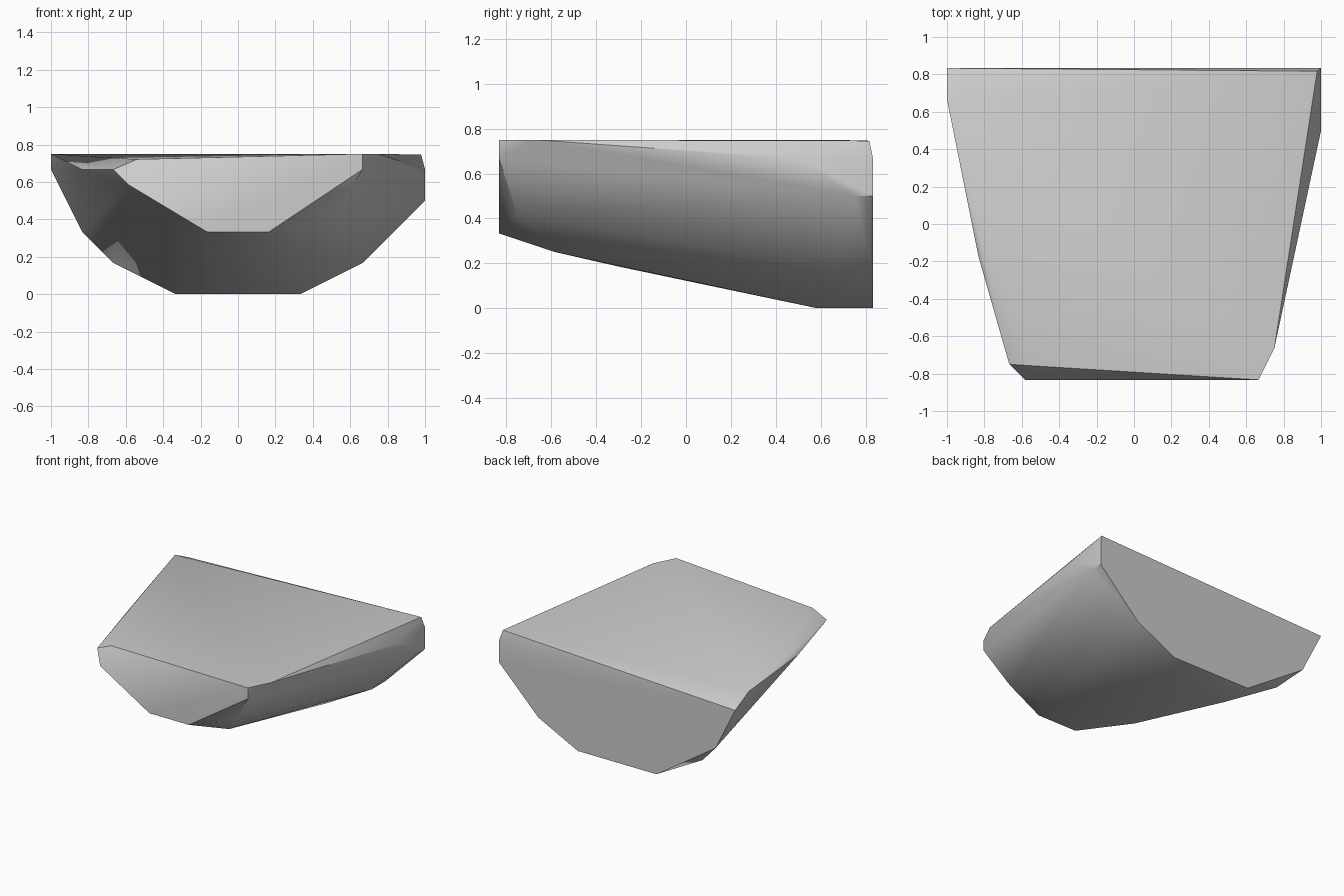
import bpy
import bmesh
import math
from mathutils import Vector

# Remove only the default cube
default_cube = bpy.data.objects.get("Cube")
if default_cube:
    bpy.data.objects.remove(default_cube, do_unlink=True)

# Corner positions are given on a grid of twelfths
GRID = 1 / 12

# Flat rear wall
rear_wall = [(-12, 10, 8), (-10, 10, 4), (-4, 10, 0), (4, 10, 0),
             (8, 10, 2), (12, 10, 6), (12, 10, 8)]
# Chipped corners just ahead of the rear wall
rear_chips = [(-8, 9, 2), (8, 8, 2), (12, 9, 6), (12, 6, 8)]
# Rising underside
underside = [(-4, 7, 0), (4, 7, 0), (-3, -3.5, 2.2), (4, -7, 3)]
# Narrow front wall and its cheeks
front_wall = [(-2, -10, 4), (2, -10, 4), (8, -10, 8), (8, -10, 9),
              (-7, -10, 7), (6, -9, 5), (-8, -9, 8)]
# Nearly level top with a worn left rim
top_rim = [(11.75, 9.8, 8.95), (-12, 8, 9), (9, -8, 9),
           (-6.5, -9.1, 8.65), (-10, -2, 8)]


def stone_material(name, value):
    """Plain flat grey shared by viewport and render."""
    material = bpy.data.materials.new(name)
    material.use_nodes = True
    colour = (value, value, value, 1)
    material.diffuse_color = colour
    shader = material.node_tree.nodes["Principled BSDF"]
    shader.inputs["Base Color"].default_value = colour
    return material


def hull_object(name, groups, material):
    """Wrap the corner groups in one convex faceted body."""
    bm = bmesh.new()
    for group in groups:
        for corner in group:
            bm.verts.new(Vector(corner) * GRID)
    bmesh.ops.convex_hull(bm, input=list(bm.verts))
    loose = [v for v in bm.verts if not v.link_faces]
    bmesh.ops.delete(bm, geom=loose, context="VERTS")
    # Merge coplanar triangles into clean flat facets
    bmesh.ops.dissolve_limit(bm, angle_limit=math.radians(1),
                             verts=list(bm.verts), edges=list(bm.edges))
    bmesh.ops.recalc_face_normals(bm, faces=list(bm.faces))
    mesh = bpy.data.meshes.new(name)
    bm.to_mesh(mesh)
    bm.free()
    mesh.materials.append(material)
    body = bpy.data.objects.new(name, mesh)
    bpy.context.collection.objects.link(body)
    return body


rock = hull_object("rock_slab",
                   [rear_wall, rear_chips, underside, front_wall, top_rim],
                   stone_material("stone_grey", 0.6))

# Soft shading across shallow facets, crisp edges elsewhere
bpy.ops.object.select_all(action="DESELECT")
rock.select_set(True)
bpy.context.view_layer.objects.active = rock
bpy.ops.object.shade_smooth_by_angle(angle=math.radians(30))
